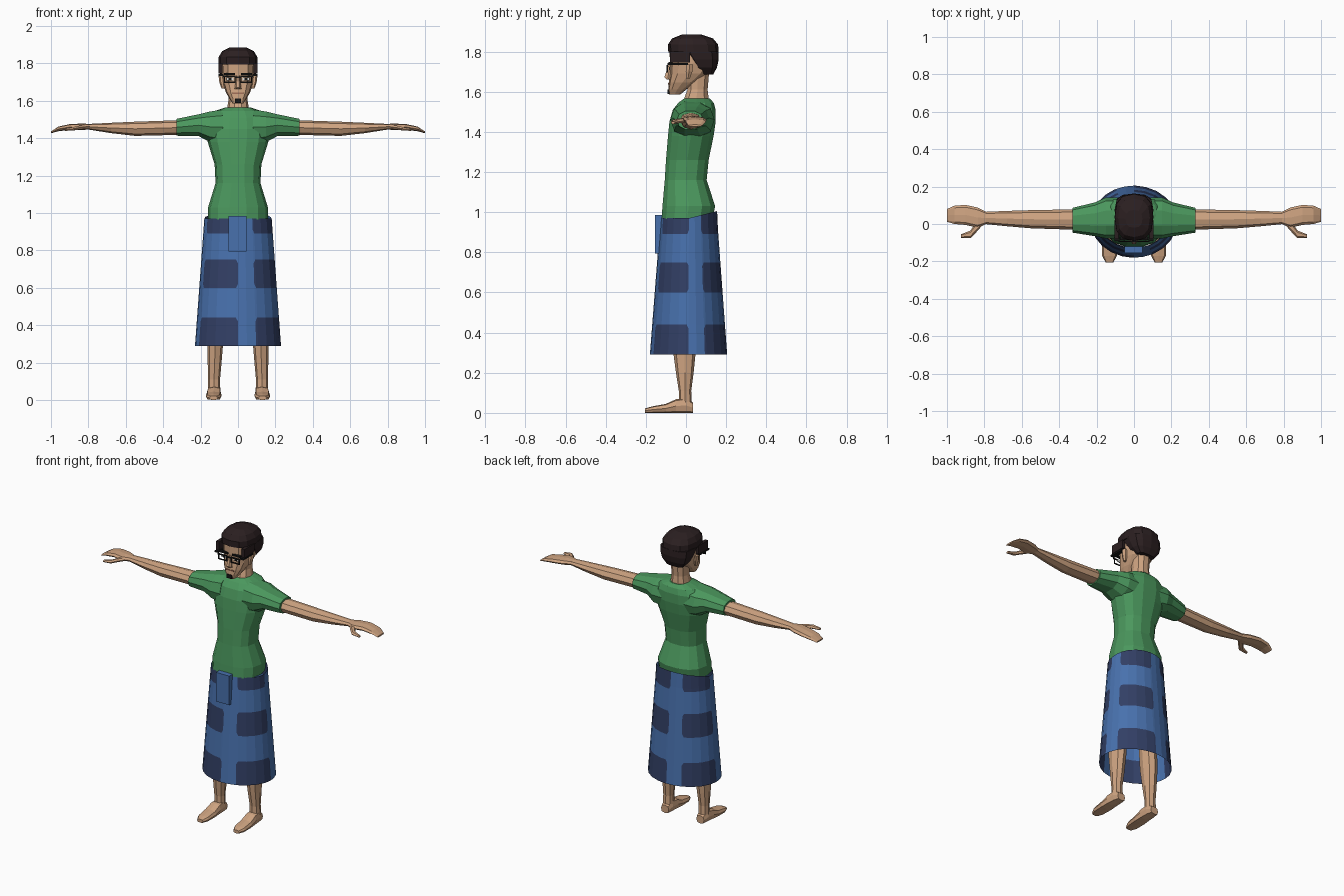
import bpy, bmesh, math

def material(name, rgb):
    m = bpy.data.materials.new(name)
    m.diffuse_color = (*rgb, 1)
    return m

SKIN = material("skin", (0.62, 0.37, 0.22))
GREEN = material("shirt green", (0.07, 0.31, 0.11))
BLUE = material("cloth blue", (0.065, 0.165, 0.42))
NAVY = material("cloth navy", (0.032, 0.05, 0.13))
HAIR = material("hair brown", (0.024, 0.014, 0.015))
BLACK = material("black", (0.008, 0.008, 0.008))
WHITE = material("eye white", (0.75, 0.75, 0.72))
LIP = material("lip", (0.36, 0.16, 0.10))

def finish(name, bm, *mats):
    bmesh.ops.recalc_face_normals(bm, faces=bm.faces[:])
    me = bpy.data.meshes.new(name)
    bm.to_mesh(me)
    bm.free()
    for m in mats:
        me.materials.append(m)
    ob = bpy.data.objects.new(name, me)
    bpy.context.collection.objects.link(ob)
    return ob

def loft(name, axis, rings, mat, n=12, p=2.2, side=1):
    """Rings are (position on axis, low a, high a, low b, high b)."""
    bm = bmesh.new()
    loops = []
    for t, a0, a1, b0, b1 in rings:
        loop = []
        for k in range(n):
            ang = 2 * math.pi * k / n
            c, s = math.cos(ang), math.sin(ang)
            c = math.copysign(abs(c) ** (2 / p), c)
            s = math.copysign(abs(s) ** (2 / p), s)
            a = (a0 + a1) / 2 + (a1 - a0) / 2 * c
            b = (b0 + b1) / 2 + (b1 - b0) / 2 * s
            co = {"x": (t, a, b), "y": (a, t, b), "z": (a, b, t)}[axis]
            loop.append(bm.verts.new((co[0] * side, co[1], co[2])))
        loops.append(loop)
    for l0, l1 in zip(loops, loops[1:]):
        for k in range(n):
            j = (k + 1) % n
            bm.faces.new((l0[k], l0[j], l1[j], l1[k]))
    bm.faces.new(loops[0])
    bm.faces.new(loops[-1])
    return finish(name, bm, mat)

def box(name, x, y, z, mat, side=1):
    bm = bmesh.new()
    bmesh.ops.create_cube(bm, size=1)
    for v in bm.verts:
        v.co = [(r[0] + r[1]) / 2 + (r[1] - r[0]) * c for r, c in zip((x, y, z), v.co)]
        v.co.x *= side
    return finish(name, bm, mat)

# Wrapped skirt: open tube with rounded navy patches in four columns
quarter = (0, 3, 14, 25, 28, 42, 58, 74, 87)
angles = [q * 90 + d for q in range(4) for d in
          (0, 12, 25, 28, 42, 58, 74, 87)]
heights = (0.29, 0.42, 0.44, 0.60, 0.62, 0.73, 0.75, 0.89, 0.91, 0.97)
bm = bmesh.new()
grid = []
for z in heights:
    f = (z - 0.29) / 0.68
    rx, front, back = 0.23 - 0.05 * f, -0.18 + 0.053 * f, 0.205 - 0.05 * f
    row = []
    for d in angles:
        a = math.radians(d)
        lift = 0.035 * max(0, -math.cos(a)) if z == heights[-1] else 0
        row.append(bm.verts.new((rx * math.sin(a),
                                 (front + back) / 2 - (back - front) / 2 * math.cos(a),
                                 z + lift)))
    grid.append(row)
dark_rows, corner_rows = (0, 1, 3, 4, 5, 7, 8), (1, 3, 5, 7)
for i in range(len(heights) - 1):
    for k in range(len(angles)):
        j = (k + 1) % len(angles)
        c = k % 8
        if i in corner_rows and c in (2, 7):
            # Cut each corner cell with a diagonal to round the patch
            q = [grid[i][k], grid[i][j], grid[i + 1][j], grid[i + 1][k]]
            inner = (3 if c == 7 else 2) if i in (3, 7) else (0 if c == 7 else 1)
            tri = [q[(inner - 1) % 4], q[inner], q[(inner + 1) % 4]]
            out = [q[(inner + 1) % 4], q[(inner + 2) % 4], q[(inner + 3) % 4]]
            bm.faces.new(tri).material_index = 1
            bm.faces.new(out).material_index = 0
        else:
            face = bm.faces.new((grid[i][k], grid[i][j], grid[i + 1][j], grid[i + 1][k]))
            face.material_index = int(i in dark_rows and c >= 2)
finish("skirt", bm, BLUE, NAVY)
box("skirt_flap", (-0.05, 0.045), (-0.155, -0.11), (0.795, 0.985), BLUE)

# Shirt body
loft("shirt_body", "z", [
    (0.965, -0.16, 0.16, -0.124, 0.135),
    (1.03, -0.16, 0.16, -0.12, 0.148),
    (1.16, -0.12, 0.12, -0.108, 0.105),
    (1.26, -0.125, 0.125, -0.102, 0.115),
    (1.38, -0.162, 0.162, -0.092, 0.14),
    (1.45, -0.172, 0.172, -0.085, 0.15),
    (1.51, -0.16, 0.16, -0.068, 0.15),
    (1.545, -0.125, 0.125, -0.04, 0.14),
    (1.565, -0.065, 0.065, -0.012, 0.12)], GREEN, 14, 2.4)

# Neck
loft("neck", "z", [
    (1.53, -0.065, 0.065, -0.022, 0.12),
    (1.572, -0.056, 0.056, -0.01, 0.115),
    (1.61, -0.05, 0.05, 0.005, 0.11),
    (1.72, -0.055, 0.055, 0.0, 0.12)], SKIN, 10)

# Head
loft("head", "z", [
    (1.585, -0.028, 0.028, -0.083, -0.03),
    (1.61, -0.045, 0.045, -0.088, 0.0),
    (1.645, -0.065, 0.065, -0.086, 0.05),
    (1.69, -0.08, 0.08, -0.08, 0.11),
    (1.74, -0.088, 0.088, -0.08, 0.145),
    (1.81, -0.09, 0.09, -0.082, 0.15)], SKIN, 12, 2.7)
loft("nose", "z", [
    (1.662, -0.018, 0.018, -0.1, -0.07),
    (1.672, -0.017, 0.017, -0.11, -0.07),
    (1.735, -0.008, 0.008, -0.088, -0.07)], SKIN, 6)

# Hair: crown plus the lower back
loft("hair_crown", "z", [
    (1.795, -0.104, 0.104, -0.088, 0.163),
    (1.835, -0.103, 0.103, -0.09, 0.16),
    (1.865, -0.085, 0.085, -0.07, 0.135),
    (1.885, -0.045, 0.045, -0.02, 0.075)], HAIR, 12, 2.6)
loft("hair_back", "z", [
    (1.685, -0.06, 0.06, 0.08, 0.135),
    (1.72, -0.09, 0.09, 0.04, 0.154),
    (1.76, -0.102, 0.102, 0.01, 0.163),
    (1.80, -0.104, 0.104, -0.02, 0.163)], HAIR, 12, 2.8)

# Mouth and chin beard
box("mouth", (-0.03, 0.03), (-0.089, -0.082), (1.637, 1.643), LIP)
box("chin_beard", (-0.017, 0.017), (-0.093, -0.07), (1.588, 1.612), BLACK)
box("glasses_bridge", (-0.02, 0.02), (-0.096, -0.088), (1.722, 1.729), BLACK)

for side, tag in ((1, "left"), (-1, "right")):
    # Face details
    box("sideburn_" + tag, (0.082, 0.104), (-0.08, 0.02), (1.745, 1.80), HAIR, side)
    loft("ear_" + tag, "z", [
        (1.665, 0.07, 0.088, 0.0, 0.02),
        (1.70, 0.07, 0.1, -0.004, 0.034),
        (1.735, 0.07, 0.104, 0.0, 0.038)], SKIN, 6, 2, side)
    box("eye_" + tag, (0.025, 0.062), (-0.082, -0.076), (1.709, 1.724), WHITE, side)
    box("pupil_" + tag, (0.036, 0.05), (-0.085, -0.078), (1.709, 1.724), BLACK, side)
    box("eyebrow_" + tag, (0.016, 0.075), (-0.086, -0.068), (1.738, 1.748), BLACK, side)
    # Glasses frame and arm
    for name, x, z in (("top", (0.014, 0.082), (1.726, 1.734)),
                       ("bottom", (0.014, 0.076), (1.696, 1.702)),
                       ("inner", (0.014, 0.02), (1.696, 1.734)),
                       ("outer", (0.07, 0.076), (1.696, 1.734))):
        box("glasses_" + name + "_" + tag, x, (-0.096, -0.09), z, BLACK, side)
    box("glasses_arm_" + tag, (0.078, 0.104), (-0.092, 0.01), (1.733, 1.743), BLACK, side)

    # Sleeve
    loft("sleeve_" + tag, "x", [
        (0.08, -0.075, 0.14, 1.36, 1.557),
        (0.15, -0.078, 0.142, 1.375, 1.546),
        (0.21, -0.065, 0.115, 1.408, 1.53),
        (0.33, -0.046, 0.086, 1.411, 1.505)], GREEN, 10, 2.3, side)

    # Arm, hand and thumb
    loft("arm_" + tag, "x", [
        (0.28, -0.03, 0.076, 1.42, 1.492),
        (0.34, -0.03, 0.078, 1.417, 1.495),
        (0.55, -0.023, 0.074, 1.412, 1.488),
        (0.68, -0.012, 0.07, 1.427, 1.482),
        (0.80, 0.0, 0.065, 1.446, 1.476)], SKIN, 8, 2.2, side)
    loft("hand_" + tag, "x", [
        (0.79, 0.0, 0.065, 1.446, 1.476),
        (0.835, -0.02, 0.088, 1.444, 1.478),
        (0.90, -0.005, 0.102, 1.444, 1.475),
        (0.96, 0.0, 0.098, 1.437, 1.462),
        (1.0, 0.012, 0.08, 1.426, 1.436)], SKIN, 8, 2.6, side)
    loft("thumb_" + tag, "x", [
        (0.815, -0.012, 0.03, 1.448, 1.472),
        (0.85, -0.052, 0.0, 1.444, 1.468),
        (0.875, -0.076, -0.035, 1.44, 1.462),
        (0.925, -0.074, -0.055, 1.438, 1.452)], SKIN, 6, 2, side)

    # Leg and foot
    loft("leg_" + tag, "z", [
        (0.03, 0.094, 0.162, -0.036, 0.03),
        (0.11, 0.096, 0.16, -0.036, 0.026),
        (0.20, 0.088, 0.162, -0.05, 0.038),
        (0.32, 0.078, 0.164, -0.066, 0.05),
        (0.48, 0.07, 0.164, -0.07, 0.045),
        (0.70, 0.03, 0.16, -0.08, 0.08)], SKIN, 8, 2.3, side)
    loft("foot_" + tag, "y", [
        (0.036, 0.1, 0.155, 0.0, 0.05),
        (0.0, 0.092, 0.164, 0.0, 0.075),
        (-0.05, 0.09, 0.168, 0.0, 0.068),
        (-0.10, 0.088, 0.172, 0.0, 0.045),
        (-0.17, 0.092, 0.17, 0.0, 0.032),
        (-0.205, 0.11, 0.152, 0.0, 0.022)], SKIN, 8, 3.2, side)
